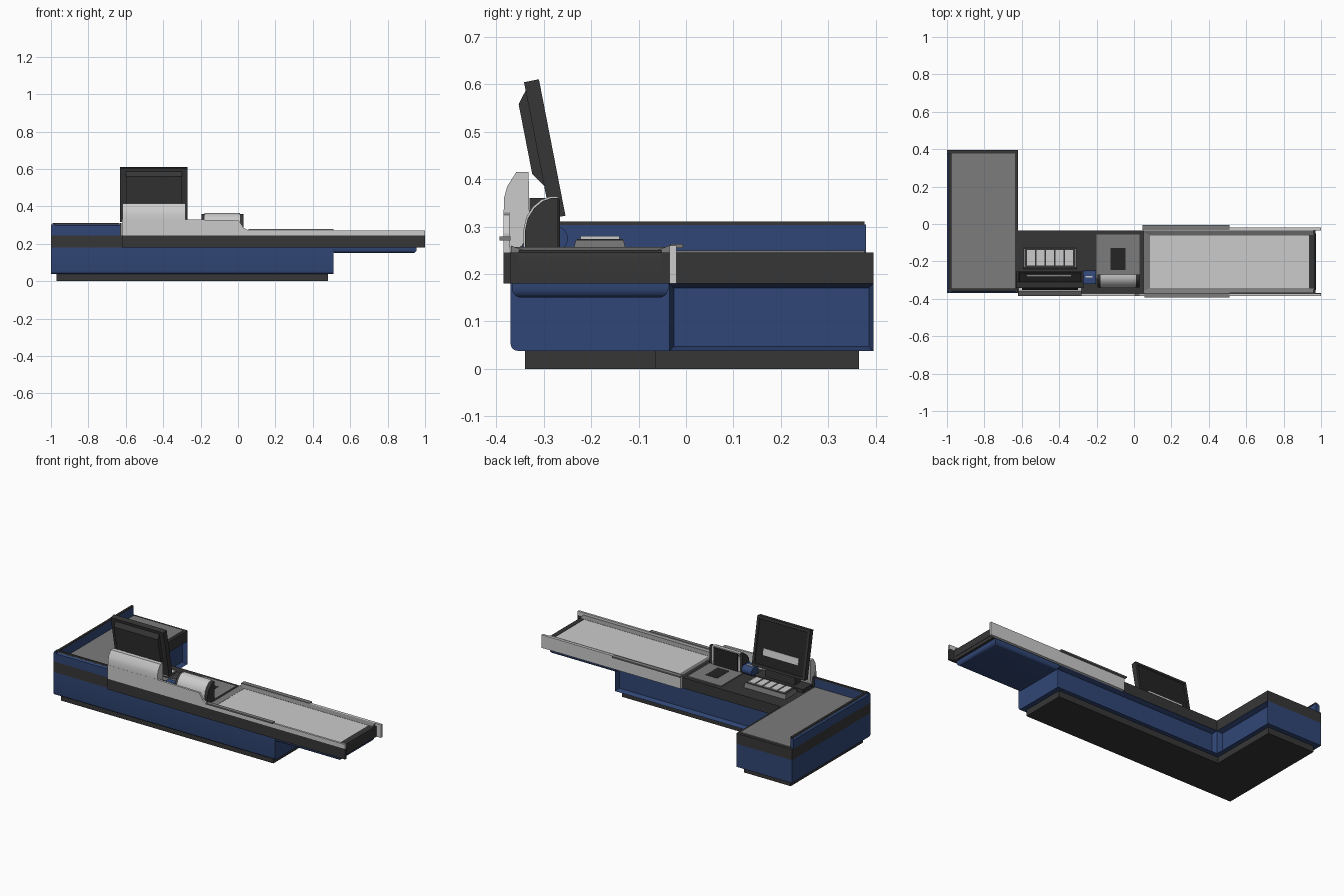
import bpy, bmesh, math
from mathutils import Matrix, Vector

cube = bpy.data.objects.get("Cube")
if cube:
    bpy.data.objects.remove(cube, do_unlink=True)


def material(name, r, g, b):
    m = bpy.data.materials.new(name)
    m.use_nodes = True
    m.diffuse_color = (r, g, b, 1)
    m.node_tree.nodes["Principled BSDF"].inputs["Base Color"].default_value = (r, g, b, 1)
    return m


BLUE = material("navy blue", 0.03, 0.062, 0.18)
DARK = material("charcoal", 0.037, 0.037, 0.037)
LIGHT = material("light grey", 0.6, 0.6, 0.6)
GREY = material("mid grey", 0.2, 0.2, 0.2)
BLACK = material("screen black", 0.018, 0.018, 0.018)


def prism(name, pts, axis, a, b, mat, edit=None, smooth=False):
    """Extrude a 2D outline along an axis from a to b."""
    place = {"x": lambda p, t: (t, p[0], p[1]),
             "y": lambda p, t: (p[0], t, p[1]),
             "z": lambda p, t: (p[0], p[1], t)}[axis]
    bm = bmesh.new()
    lo = [bm.verts.new(place(p, a)) for p in pts]
    hi = [bm.verts.new(place(p, b)) for p in pts]
    bm.faces.new(lo)
    bm.faces.new(hi)
    for i in range(len(pts)):
        j = (i + 1) % len(pts)
        bm.faces.new((lo[i], lo[j], hi[j], hi[i]))
    bmesh.ops.recalc_face_normals(bm, faces=bm.faces)
    if edit:
        edit(bm)
    me = bpy.data.meshes.new(name)
    bm.to_mesh(me)
    bm.free()
    me.materials.append(mat)
    ob = bpy.data.objects.new(name, me)
    bpy.context.scene.collection.objects.link(ob)
    if smooth:
        bpy.ops.object.select_all(action="DESELECT")
        ob.select_set(True)
        bpy.context.view_layer.objects.active = ob
        bpy.ops.object.shade_smooth_by_angle(angle=math.radians(35))
    return ob


def box(name, x, y, z, mat, edit=None, smooth=False):
    outline = [(x[0], y[0]), (x[1], y[0]), (x[1], y[1]), (x[0], y[1])]
    return prism(name, outline, "z", z[0], z[1], mat, edit, smooth)


def ell(x0, x1, y0, y1, xa, ya):
    """L-shaped outline: long counter along x, arm along y."""
    return [(x0, y0), (x1, y0), (x1, y1), (xa, y1), (xa, ya), (x0, ya)]


def round_edges(test, r):
    def edit(bm):
        es = [e for e in bm.edges if all(test(v.co) for v in e.verts)]
        bmesh.ops.bevel(bm, geom=es, offset=r, segments=4, profile=0.5, affect="EDGES")
    return edit


def body_edit(bm):
    # rounded toe edge and recessed panels on the inner sides
    round_edges(lambda c: c.z < 0.05 and c.y < -0.36, 0.015)(bm)
    inner = [f for f in bm.faces
             if (f.normal.x > 0.9 and f.calc_center_median().x < 0)
             or (f.normal.y > 0.9 and f.calc_center_median().y < 0)]
    bmesh.ops.inset_individual(bm, faces=inner, thickness=0.013, depth=-0.03)


# Base, body and counter band
prism("plinth", ell(-0.97, 0.48, -0.34, -0.063, -0.65, 0.365), "z", 0, 0.04, DARK)
prism("body", ell(-1, 0.51, -0.37, -0.035, -0.62, 0.395), "z", 0.038, 0.18, BLUE, body_edit, True)
prism("counter_band", ell(-1, 0.97, -0.37, -0.035, -0.62, 0.395), "z", 0.18, 0.245, DARK)
box("front_fascia", (-0.62, 1), (-0.385, -0.37), (0.18, 0.245), DARK)
box("conveyor_undertray", (0.5, 0.955), (-0.367, -0.037), (0.15, 0.18), BLUE,
    round_edges(lambda c: c.z < 0.16, 0.02), True)

# Bagging arm tray with two raised walls
box("bagging_surface", (-0.975, -0.635), (-0.352, 0.378), (0.24, 0.25), GREY)
for name, axis, e, a, b in (("tray_side_wall", "y", -1, -0.37, 0.38),
                            ("tray_front_wall", "x", -0.37, -1, -0.63)):
    prism(name, [(e, 0.245), (e, 0.297), (e + 0.008, 0.304), (e + 0.022, 0.304),
                 (e + 0.022, 0.245)], axis, a, b, BLUE)
    prism(name + "_trim", [(e + 0.008, 0.303), (e + 0.011, 0.311), (e + 0.024, 0.311),
                           (e + 0.024, 0.303)], axis, a + 0.008, b - 0.004, DARK)
box("tray_end_trim", (-0.632, -0.622), (-0.37, -0.345), (0.245, 0.31), DARK)

# Front screen panel and conveyor rails
prism("front_panel", [(-0.62, 0.245), (1, 0.245), (1, 0.272), (0.055, 0.272), (0.03, 0.285),
                      (0.005, 0.325), (-0.28, 0.33), (-0.62, 0.33)], "y", -0.385, -0.372, LIGHT)
box("back_rail", (0.05, 1), (-0.035, -0.02), (0.18, 0.26), LIGHT)
box("front_bumper", (0.055, 0.51), (-0.393, -0.37), (0.271, 0.279), GREY)
box("back_bumper", (0.045, 0.51), (-0.033, -0.006), (0.255, 0.263), GREY)

# Conveyor belt and its sloping frame
box("belt", (0.085, 0.935), (-0.342, -0.062), (0.24, 0.249), LIGHT)
for s in (-1, 1):
    mid, out = -0.202, 0.167
    prism("belt_side_guide", [(mid + s * out, 0.245), (mid + s * out, 0.26),
                              (mid + s * 0.14, 0.25), (mid + s * 0.14, 0.245)],
          "x", 0.05, 0.96, GREY)
prism("belt_start_guide", [(0.05, 0.245), (0.05, 0.257), (0.085, 0.25), (0.085, 0.245)],
      "y", -0.365, -0.04, GREY)
box("belt_end_roller", (0.935, 0.972), (-0.352, -0.052), (0.2, 0.251), DARK,
    round_edges(lambda c: c.x > 0.95 and c.z > 0.24, 0.015), True)

# Flat scanner plate and upright scanner
box("scanner_plate", (-0.2, 0.03), (-0.29, -0.057), (0.24, 0.251), GREY)
box("scanner_window", (-0.125, -0.045), (-0.245, -0.127), (0.248, 0.2525), BLACK)
hood = [(-0.27, 0.245), (-0.34, 0.245), (-0.34, 0.29), (-0.334, 0.317), (-0.32, 0.339),
        (-0.302, 0.354), (-0.285, 0.36), (-0.27, 0.36)]
prism("scanner_tower", hood, "x", -0.195, 0.03, DARK, None, True)
prism("scanner_hood", [(y - 0.003 if y < -0.28 else y, z + 0.003) for y, z in hood],
      "x", -0.178, 0.012, LIGHT, None, True)
box("scanner_face", (-0.165, 0.0), (-0.275, -0.266), (0.25, 0.357), BLACK)

# Keyboard
prism("keyboard_base", [(-0.24, 0.245), (-0.125, 0.245), (-0.132, 0.272), (-0.232, 0.272)],
      "x", -0.59, -0.308, GREY)
box("keyboard_well", (-0.582, -0.316), (-0.23, -0.134), (0.268, 0.274), DARK)
for i in range(5):
    x = -0.573 + i * 0.051
    box("key_column", (x, x + 0.043), (-0.222, -0.14), (0.27, 0.28), LIGHT)

# Card reader with rounded nose
nose = [(-0.32, 0.245), (-0.32, 0.3)]
nose += [(-0.275 + 0.026 * math.cos(t), 0.275 + 0.026 * math.sin(t))
         for t in [math.radians(90 - 22.5 * k) for k in range(8)]] + [(-0.28, 0.245)]
prism("card_reader", nose, "x", -0.272, -0.203, BLUE, None, True)
box("card_reader_slot", (-0.258, -0.222), (-0.287, -0.277), (0.298, 0.304), LIGHT)

# Display cover
prism("display_cover", [(-0.368, 0.245), (-0.385, 0.3), (-0.384, 0.36), (-0.377, 0.385),
                        (-0.358, 0.415), (-0.332, 0.415), (-0.33, 0.3), (-0.345, 0.26)],
      "x", -0.618, -0.28, LIGHT, None, True)
box("display_stand", (-0.55, -0.35), (-0.33, -0.275), (0.245, 0.36), DARK)
box("display_foot", (-0.62, -0.285), (-0.34, -0.255), (0.245, 0.265), DARK)

# Tilted display, built upright and leaned back
tilt = Matrix.Translation(Vector((-0.45, -0.27, 0.32))) @ Matrix.Rotation(math.radians(11), 4, "X")


def screen_edit(bm):
    face = [f for f in bm.faces if f.normal.y > 0.9]
    bmesh.ops.inset_individual(bm, faces=face, thickness=0.02, depth=0)
    bmesh.ops.inset_individual(bm, faces=face, thickness=0.004, depth=-0.005)
    face[0].material_index = 1


screen = box("display", (-0.18, 0.18), (-0.016, 0.016), (0, 0.293), DARK, screen_edit)
screen.data.materials.append(BLACK)
back = prism("display_back", [(-0.016, 0.07), (-0.036, 0.1), (-0.036, 0.25), (-0.016, 0.275)],
             "x", -0.15, 0.15, DARK)
bar = box("display_light_bar", (-0.125, 0.115), (0.008, 0.0145), (0.075, 0.115), LIGHT)
for part in (screen, back, bar):
    part.matrix_world = tilt
